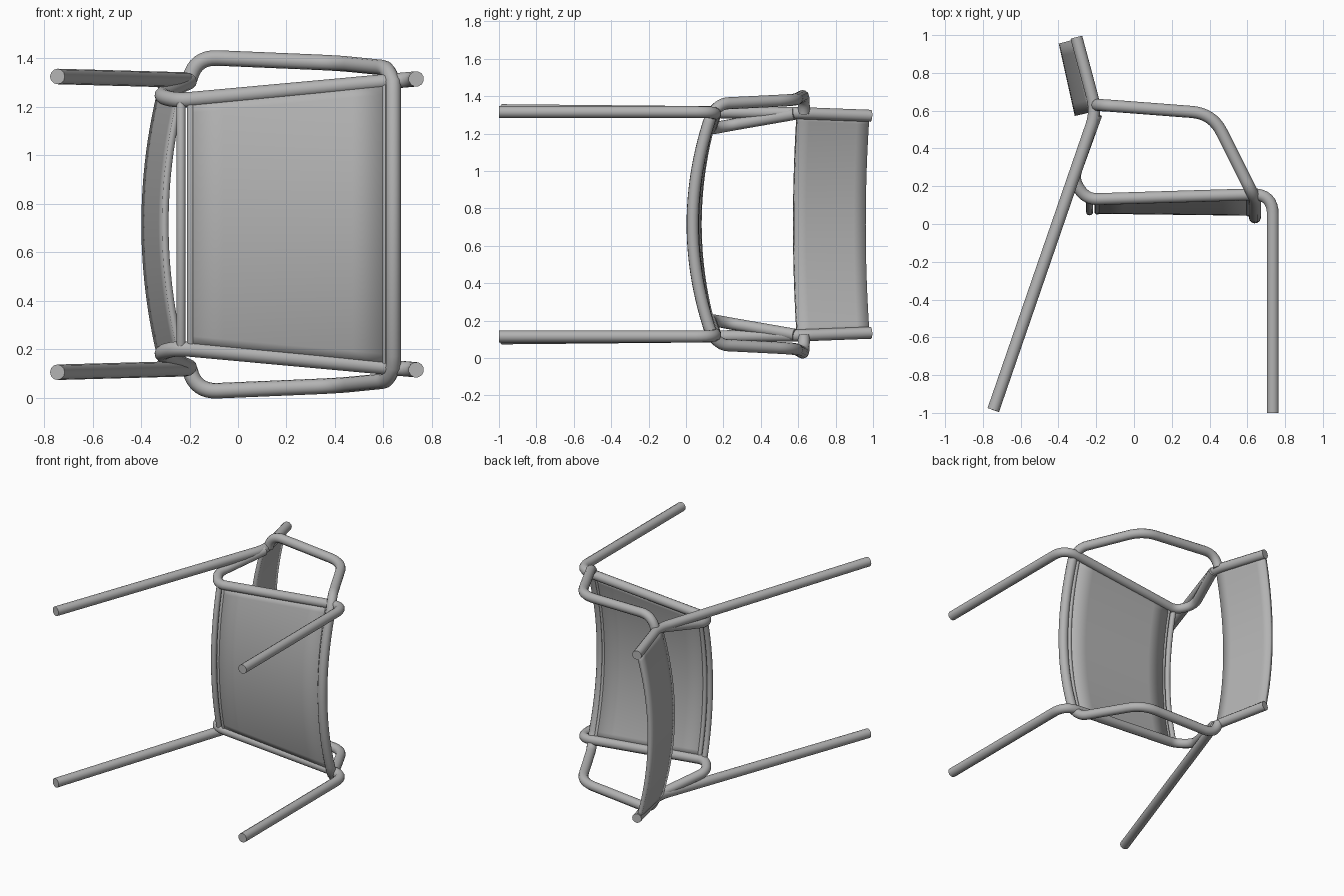
import bpy, bmesh, math
from mathutils import Vector

if "Cube" in bpy.data.objects:
    bpy.data.objects.remove(bpy.data.objects["Cube"])

MID = 0.715          # mirror plane height (the chair lies on its side)
R = 0.032            # main tube radius

metal = bpy.data.materials.new("grey_metal")
metal.diffuse_color = (0.45, 0.45, 0.45, 1)
metal.use_nodes = True
metal.node_tree.nodes["Principled BSDF"].inputs["Base Color"].default_value = metal.diffuse_color


def flip(p):
    return Vector((p[0], p[1], 2 * MID - p[2]))


def fillet(points, radii, steps=8):
    """Round the inner corners of a polyline."""
    pts = [Vector(p) for p in points]
    out = [pts[0]]
    for i in range(1, len(pts) - 1):
        r = radii[i - 1]
        p = pts[i]
        if r == 0:
            out.append(p)
            continue
        a = p + (pts[i - 1] - p).normalized() * r
        b = p + (pts[i + 1] - p).normalized() * r
        for k in range(steps + 1):
            t = k / steps
            out.append(a * (1 - t) ** 2 + p * 2 * t * (1 - t) + b * t * t)
    return out + [pts[-1]]


def tube(name, pts, radius=R):
    cu = bpy.data.curves.new(name, 'CURVE')
    cu.dimensions = '3D'
    cu.bevel_depth = radius
    cu.bevel_resolution = 4
    cu.use_fill_caps = True
    sp = cu.splines.new('POLY')
    sp.points.add(len(pts) - 1)
    for sp_pt, p in zip(sp.points, pts):
        sp_pt.co = (*p, 1)
    ob = bpy.data.objects.new(name, cu)
    bpy.context.collection.objects.link(ob)
    finish(ob, convert=True)


def finish(ob, convert=False):
    bpy.ops.object.select_all(action='DESELECT')
    ob.select_set(True)
    bpy.context.view_layer.objects.active = ob
    if convert:
        bpy.ops.object.convert(target='MESH')
    ob.data.materials.clear()
    ob.data.materials.append(metal)
    bpy.ops.object.shade_smooth_by_angle(angle=math.radians(40))


def bow(end, sag, n=24):
    """Curve from a side point to its mirror, bowed by the sag vector."""
    a, b = Vector(end), flip(end)
    pts = []
    for k in range(n + 1):
        t = k / n
        pts.append(a.lerp(b, t) + Vector(sag) * (1 - (2 * t - 1) ** 2))
    return pts


def panel(name, edge_a, sag_a, edge_b, sag_b, thick, rows=6):
    """Curved sheet between two bowed edges."""
    A, B = bow(edge_a, sag_a), bow(edge_b, sag_b)
    bm = bmesh.new()
    grid = [[bm.verts.new(a.lerp(b, j / rows)) for a, b in zip(A, B)]
            for j in range(rows + 1)]
    for j in range(rows):
        for i in range(len(A) - 1):
            bm.faces.new((grid[j][i], grid[j][i + 1],
                          grid[j + 1][i + 1], grid[j + 1][i]))
    me = bpy.data.meshes.new(name)
    bm.to_mesh(me)
    bm.free()
    ob = bpy.data.objects.new(name, me)
    bpy.context.collection.objects.link(ob)
    mod = ob.modifiers.new("thickness", 'SOLIDIFY')
    mod.thickness = thick
    mod.offset = 0
    finish(ob)


# Rear leg running up into the backrest post
rear_leg = fillet([(-0.745, -0.985, 1.325), (-0.2, 0.595, 1.31),
                   (-0.305, 0.988, 1.295)], [0.08])
# Seat rail: along the rear leg, under the seat side, then down the front leg
front_leg = fillet([(-0.2, 0.58, 1.305), (-0.325, 0.235, 1.245), (-0.25, 0.13, 1.225),
                    (0.735, 0.16, 1.315), (0.735, -1.0, 1.315)],
                   [0.06, 0.06, 0.11])
for side, fn in (("upper", Vector), ("lower", flip)):
    tube(side + "_rear_leg", [fn(p) for p in rear_leg])
    tube(side + "_front_leg_and_rail", [fn(p) for p in front_leg])

# Armrests and front crossbar form one continuous tube
arm = fillet([(-0.2, 0.63, 1.31), (-0.175, 0.63, 1.405), (0.415, 0.585, 1.38),
              (0.615, 0.185, 1.36), (0.64, 0.135, 1.30)], [0.09, 0.11, 0.045])
cross = bow((0.64, 0.135, 1.30), (0, -0.1, 0))
tube("armrests_and_front_bar", arm + cross[1:-1] + [flip(p) for p in reversed(arm)])

# Thin bar behind the seat
tube("rear_seat_bar", bow((-0.235, 0.13, 1.225), (0, -0.065, 0)), 0.019)

# Seat sheet with hemmed ends
seat_back, seat_front = (-0.195, 0.125, 1.215), (0.605, 0.145, 1.295)
panel("seat", seat_back, (0, -0.06, 0), seat_front, (0, -0.09, 0), 0.022)
tube("seat_rear_hem", bow(seat_back, (0, -0.06, 0)), 0.015)
tube("seat_front_hem", bow(seat_front, (0, -0.09, 0)), 0.015)

# Backrest plate bowed backwards between the posts
panel("backrest", (-0.215, 0.595, 1.32), (-0.085, -0.02, 0),
      (-0.31, 0.978, 1.30), (-0.075, -0.02, 0), 0.028)
